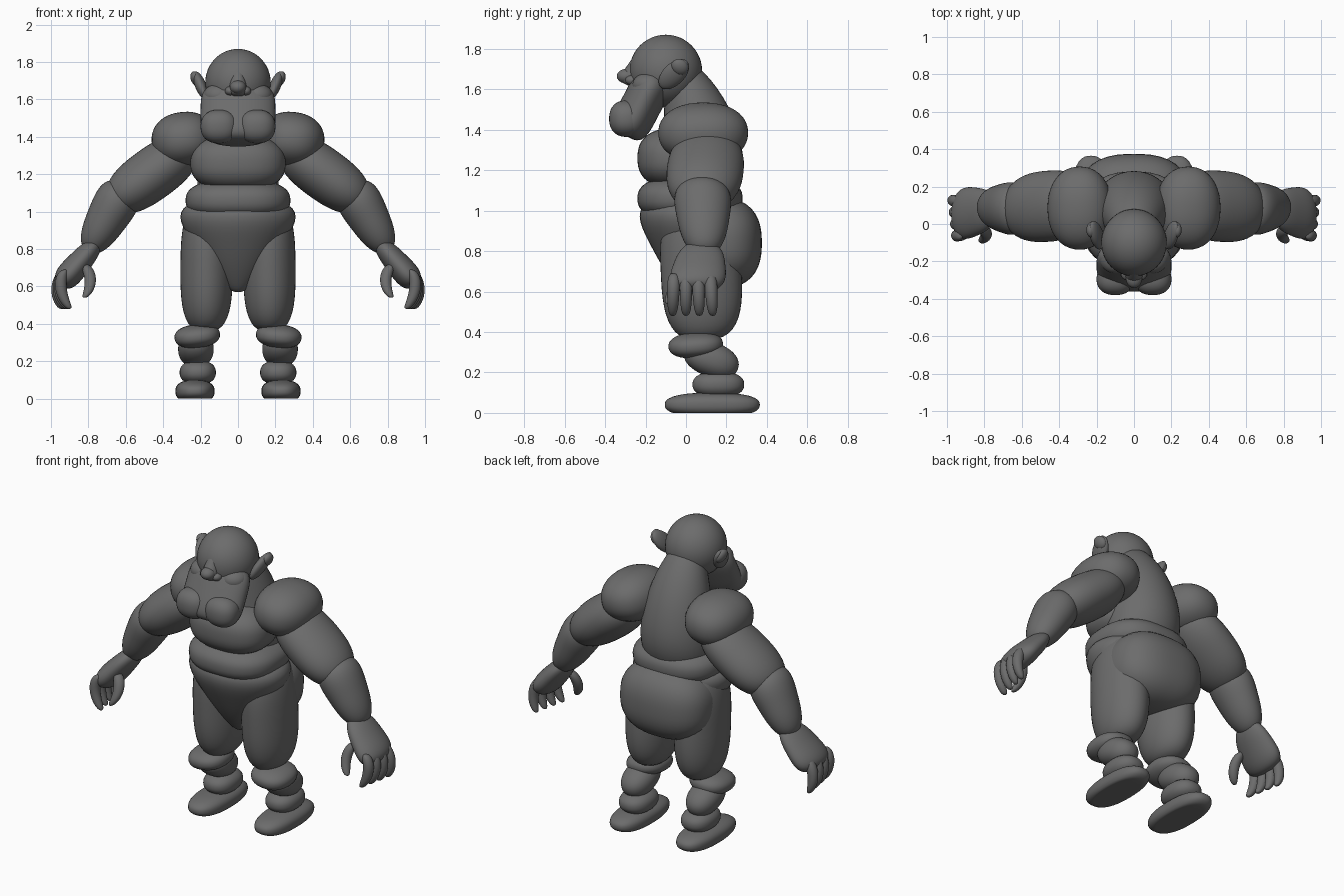
import bpy, bmesh, math
from mathutils import Vector, Euler

cube = bpy.data.objects.get("Cube")
if cube:
    bpy.data.objects.remove(cube)

GREY = (.15, .15, .15, 1)
clay = bpy.data.materials.new("dark_grey_clay")
clay.use_nodes = True
clay.diffuse_color = GREY
clay.node_tree.nodes["Principled BSDF"].inputs["Base Color"].default_value = GREY

ACROSS = Vector((1, 0, 0))
FORE_AFT = Vector((0, 1, 0))


def sphere():
    bm = bmesh.new()
    bmesh.ops.create_uvsphere(bm, u_segments=40, v_segments=24, radius=1)
    return bm


def finish(name, bm, mirror):
    """Turn the shaped sphere into a smooth object, mirrored if it is one of a pair."""
    bmesh.ops.recalc_face_normals(bm, faces=bm.faces)
    for face in bm.faces:
        face.smooth = True
    mesh = bpy.data.meshes.new(name)
    bm.to_mesh(mesh)
    bm.free()
    mesh.materials.append(clay)
    part = bpy.data.objects.new(name, mesh)
    bpy.context.collection.objects.link(part)
    if mirror:
        part.modifiers.new("mirror", 'MIRROR')


def blob(name, centre, radii, tilt=(0, 0, 0), power=2, mirror=False):
    """Rounded lump that gets boxier with power; anything below the floor is flattened."""
    bm = sphere()
    turn = Euler([math.radians(angle) for angle in tilt]).to_matrix()
    for v in bm.verts:
        unit = v.co / sum(abs(c) ** power for c in v.co) ** (1 / power)
        v.co = turn @ (unit * Vector(radii)) + Vector(centre)
        v.co.z = max(v.co.z, 0)
    finish(name, bm, mirror)


def limb(name, start, end, wide, deep, side=ACROSS, taper=0, bow=(0, 0, 0),
         power=3, mirror=False):
    """Round-ended spindle from start to end; taper grows the end, bow bends the middle."""
    bm = sphere()
    start, end, bow = Vector(start), Vector(end), Vector(bow)
    other = (end - start).cross(side).normalized()
    for v in bm.verts:
        h = max(-1, min(1, v.co.z))
        flat = Vector((v.co.x, v.co.y)).normalized()
        size = (1 + taper * h) * (1 - abs(h) ** power) ** (1 / power)
        spine = start.lerp(end, (h + 1) / 2) + bow * (1 - h * h)
        v.co = spine + size * (side * wide * flat.x + other * deep * flat.y)
    finish(name, bm, mirror)


# Torso
limb("back_and_neck", (0, .03, .95), (0, -.04, 1.75), wide=.2, deep=.19,
     taper=-.35, bow=(0, .08, 0), power=2.5)
blob("chest", (0, -.04, 1.26), (.255, .2, .15), power=2.5)
blob("belly_roll", (0, .02, 1.06), (.28, .26, .115), power=2.5)
limb("pelvis", (0, .02, 1.07), (0, .02, .57), wide=.235, deep=.19, taper=-.7)
blob("buttocks", (0, .16, .84), (.29, .215, .225), power=2.5)

# Head
blob("cranium", (0, -.1, 1.69), (.175, .18, .18))
blob("cheek", (.1, -.18, 1.62), (.085, .085, .065), mirror=True)
limb("beard", (0, -.14, 1.68), (0, -.3, 1.37), wide=.2, deep=.1, power=4)
blob("beard_lobe", (.1, -.295, 1.455), (.1, .085, .09), power=2.3, mirror=True)
limb("nose_bridge", (0, -.22, 1.78), (0, -.29, 1.62), wide=.04, deep=.04, taper=.4)
blob("nose_tip", (0, -.295, 1.665), (.042, .047, .036))
blob("nostril", (.04, -.265, 1.645), (.03, .035, .025), mirror=True)
blob("ear", (.2, -.06, 1.675), (.03, .055, .095), tilt=(-42, 22, 0), mirror=True)
blob("ear_rim", (.225, -.03, 1.71), (.027, .045, .04), tilt=(-42, 22, 0), mirror=True)

# Arms
blob("shoulder", (.29, .085, 1.385), (.172, .222, .148), tilt=(0, 8, 0),
     power=2.2, mirror=True)
limb("upper_arm", (.24, .11, 1.36), (.68, .08, 1.04), wide=.19, deep=.14,
     side=FORE_AFT, power=2.5, mirror=True)
limb("forearm", (.6, .08, 1.14), (.8, .09, .79), wide=.13, deep=.11,
     side=FORE_AFT, taper=-.25, mirror=True)
limb("palm", (.75, .08, .84), (.95, .05, .61), wide=.13, deep=.065,
     side=FORE_AFT, taper=.2, mirror=True)

# Fingers fan out from front to back and curl inwards
fingers = ("index_finger", "middle_finger", "ring_finger", "little_finger")
for i, name in enumerate(fingers):
    y = .06 * (i - 1)
    limb(name, (.93, y, .69), (.9 + .015 * i, y * 1.1, .48), wide=.03, deep=.03,
         side=FORE_AFT, taper=-.15, bow=(.03, 0, 0), mirror=True)
limb("thumb", (.82, -.02, .72), (.82, -.09, .54), wide=.03, deep=.03,
     side=FORE_AFT, taper=-.15, bow=(-.03, 0, 0), mirror=True)

# Legs
limb("thigh", (.165, .06, 1.05), (.17, .09, .36), wide=.14, deep=.2, mirror=True)
blob("knee_cuff", (.218, .048, .335), (.122, .135, .062), tilt=(4, 6, 0),
     power=2.3, mirror=True)
blob("calf", (.225, .125, .265), (.095, .14, .085), tilt=(-20, 0, 0),
     power=2.2, mirror=True)
blob("ankle_cuff", (.215, .16, .14), (.097, .128, .066), power=2.3, mirror=True)
blob("foot", (.23, .13, .04), (.105, .235, .06), power=2.5, mirror=True)
